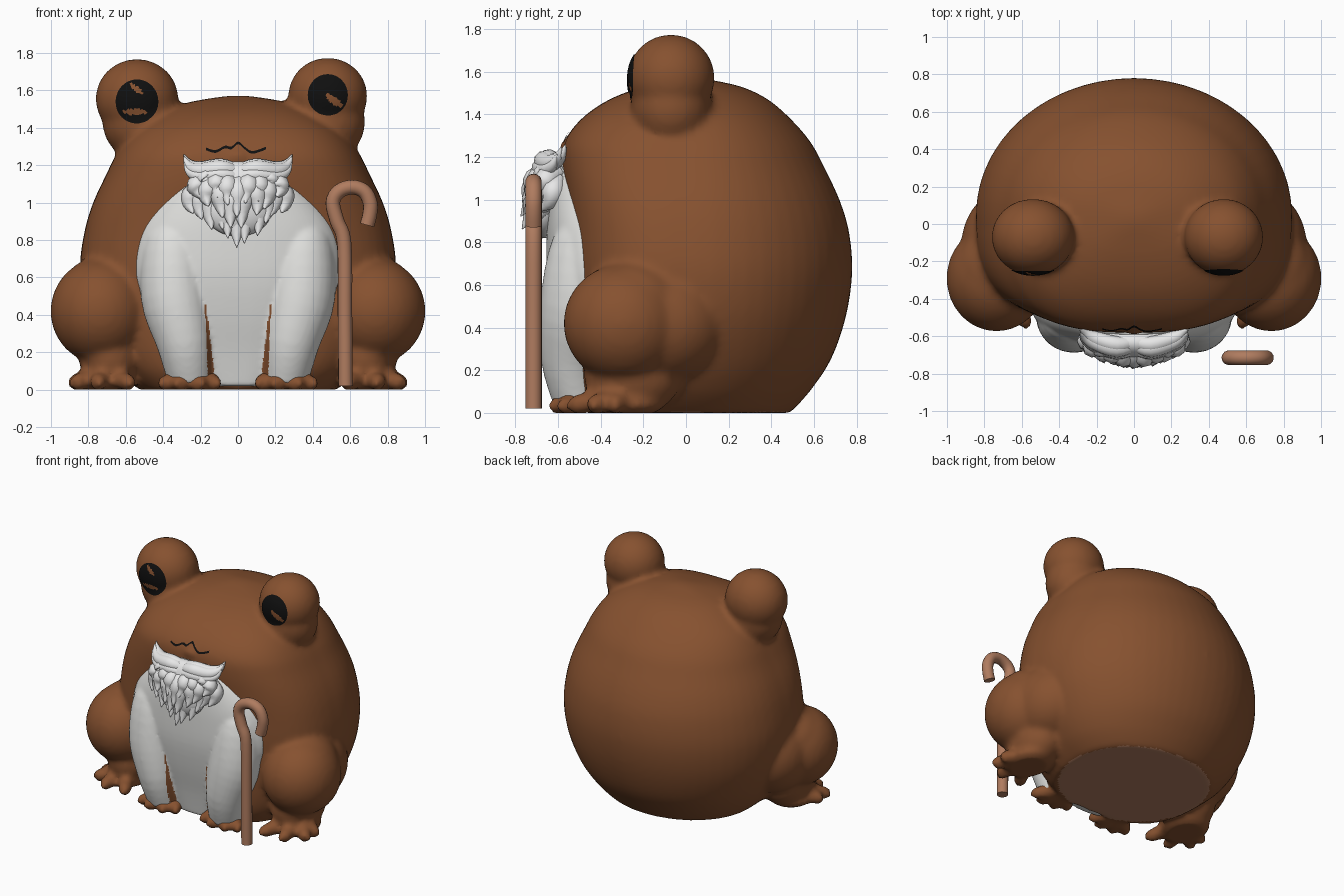
import bpy, bmesh, math, random
from mathutils import Vector, Matrix

if "Cube" in bpy.data.objects:
    bpy.data.objects.remove(bpy.data.objects["Cube"])
random.seed(4)


def material(name, rgb):
    m = bpy.data.materials.new(name)
    m.diffuse_color = (*rgb, 1)
    m.use_nodes = True
    m.node_tree.nodes["Principled BSDF"].inputs["Base Color"].default_value = m.diffuse_color
    return m


BROWN = material("warm brown", (0.240, 0.083, 0.029))
CREAM = material("belly white", (0.74, 0.74, 0.72))
WHITE = material("beard white", (0.87, 0.87, 0.87))
WOOD = material("cane wood", (0.43, 0.20, 0.115))
BLACK = material("black", (0.005, 0.005, 0.005))


def finish(name, bm, mat, angle=180):
    bmesh.ops.recalc_face_normals(bm, faces=bm.faces)
    me = bpy.data.meshes.new(name)
    bm.to_mesh(me)
    bm.free()
    me.materials.append(mat)
    ob = bpy.data.objects.new(name, me)
    bpy.context.collection.objects.link(ob)
    bpy.ops.object.select_all(action='DESELECT')
    ob.select_set(True)
    bpy.context.view_layer.objects.active = ob
    bpy.ops.object.shade_smooth_by_angle(angle=math.radians(angle))
    return ob


def fuse(ob, voxel, rounds):
    """Melt overlapping volumes into one soft skin standing on z = 0."""
    remesh = ob.modifiers.new("fuse", 'REMESH')
    remesh.mode, remesh.voxel_size = 'VOXEL', voxel
    soften = ob.modifiers.new("soften", 'SMOOTH')
    soften.factor, soften.iterations = 0.5, rounds
    for m in ("fuse", "soften"):
        bpy.ops.object.modifier_apply(modifier=m)
    for v in ob.data.vertices:
        v.co.z = max(v.co.z, 0)
    for p in ob.data.polygons:
        p.use_smooth = True


def spline(pts, steps):
    """Catmull-Rom resampling of tuples of any length."""
    out = []
    for i in range(len(pts) - 1):
        a, b, c, d = pts[max(i - 1, 0)], pts[i], pts[i + 1], pts[min(i + 2, len(pts) - 1)]
        for s in range(steps):
            t = s / steps
            out.append(tuple(q + 0.5 * t * (r - p + t * (2*p - 5*q + 4*r - w + t * (3*(q - r) + w - p)))
                             for p, q, r, w in zip(a, b, c, d)))
    return out + [pts[-1]]


def skin(bm, rings):
    rows = [[bm.verts.new(p) for p in ring] for ring in rings]
    n = len(rows[0])
    for a, b in zip(rows, rows[1:]):
        for i in range(n):
            bm.faces.new((a[i], a[(i + 1) % n], b[(i + 1) % n], b[i]))
    bm.faces.new(rows[0])
    bm.faces.new(rows[-1])


def loft(bm, rows, yc, n=56, power=2.4, steps=4):
    """Horizontal rings from (z, half width, front y, back y)."""
    rings = []
    for z, a, yf, yb in spline(rows, steps):
        ring = []
        for i in range(n):
            t = 2 * math.pi * i / n
            c, s = math.cos(t), math.sin(t)
            p = 2 / power if s < 0 else 1
            mid = min(max(yc, yf + 0.01), yb - 0.01)
            depth = (yb - mid) if s > 0 else (mid - yf)
            ring.append((a * math.copysign(abs(c) ** p, c),
                         mid + depth * math.copysign(abs(s) ** p, s), z))
        rings.append(ring)
    skin(bm, rings)


def tube(bm, pts, n=14, steps=4):
    """Round tube through (x, y, z, radius)."""
    path = spline(pts, steps)
    pos = [Vector(p[:3]) for p in path]
    ref, rings = None, []
    for i, p in enumerate(pos):
        d = (pos[min(i + 1, len(pos) - 1)] - pos[max(i - 1, 0)]).normalized()
        ref = ref or d.orthogonal()
        ref = (ref - d * ref.dot(d)).normalized()
        side, r = d.cross(ref), max(path[i][3], 0.002)
        rings.append([p + r * (ref * math.cos(k * 2 * math.pi / n) + side * math.sin(k * 2 * math.pi / n))
                      for k in range(n)])
    skin(bm, rings)


def ball(bm, c, r):
    bmesh.ops.create_uvsphere(bm, u_segments=32, v_segments=20, radius=1,
                              matrix=Matrix.Translation(c) @ Matrix.Diagonal((*r, 1)))


# Body, eye bulges, hind legs and toes, fused into one soft skin
bm = bmesh.new()
loft(bm, [(0, .53, -.48, .49), (.1, .64, -.52, .58), (.25, .74, -.53, .68), (.45, .82, -.53, .75),
          (.66, .845, -.54, .78), (.85, .82, -.55, .765), (1.0, .775, -.565, .72), (1.15, .705, -.58, .65),
          (1.27, .645, -.57, .585), (1.38, .56, -.49, .49), (1.47, .43, -.36, .385),
          (1.53, .29, -.2, .26), (1.565, .1, -.04, .1), (1.572, .02, .01, .05)], 0.05, power=2.9)
ball(bm, (-.54, -.07, 1.555), (.222, .205, .213))
ball(bm, (-.51, -.07, 1.43), (.215, .19, .21))
ball(bm, (.48, -.07, 1.57), (.212, .205, .205))
ball(bm, (.47, -.07, 1.43), (.21, .19, .21))
ball(bm, (0, -.555, 1.25), (.05, .045, .03))
for s in (-1, 1):
    ball(bm, (s * .735, -.29, .42), (.268, .285, .28))
    ball(bm, (s * .72, -.25, .50), (.235, .25, .215))
    ball(bm, (s * .67, -.12, .42), (.255, .31, .28))
    ball(bm, (s * .68, -.25, .17), (.17, .23, .18))
    ball(bm, (s * .70, -.29, .04), (.155, .19, .06))
    for x, y in ((.88, -.34), (.87, -.44), (.75, -.53), (.58, -.53)):
        tube(bm, [(s * .71, -.28, .07, .06), (s * (.71 + x) / 2, (y - .28) / 2, .06, .055),
                  (s * x, y, .035, .042), (s * (x + .01), y - .015, .03, .015)])
    for x, y in ((.125, -.57), (.21, -.61), (.31, -.61), (.39, -.57)):
        tube(bm, [(s * .26, -.46, .07, .06), (s * x, y, .035, .045), (s * x, y - .03, .03, .02)])
body = finish("body", bm, BROWN)
fuse(body, 0.02, 7)
body.data.materials.append(WOOD)
for p in body.data.polygons:  # paler underside
    if p.center.z < .012 and p.normal.z < -.9 and (p.center.x / .53) ** 2 + (p.center.y / .5) ** 2 < 1:
        p.material_index = 1

# White belly and front legs, fused, with brown wedges on the inner leg sides
bm = bmesh.new()
loft(bm, [(.02, .22, -.54, -.3), (.2, .36, -.575, -.3), (.4, .48, -.62, -.3), (.6, .555, -.65, -.3),
          (.8, .54, -.655, -.3), (.95, .47, -.65, -.3), (1.1, .33, -.635, -.3), (1.2, .15, -.6, -.3)], -.4)
for s in (-1, 1):
    tube(bm, [(s * .34, -.42, .97, .05), (s * .345, -.47, .8, .155), (s * .335, -.50, .5, .185),
              (s * .285, -.53, .25, .15), (s * .255, -.50, .05, .12)], 28)
belly = finish("belly_and_front_legs", bm, CREAM)
fuse(belly, 0.0125, 8)
belly.data.materials.append(BROWN)
for p in belly.data.polygons:
    x, y, z = p.center
    edge = .115 + .12 * z
    if z < .45 and y < -.4 and edge < abs(x) < edge + .035 * (1 - z / .45) + .008 and p.normal.x * x < 0:
        p.material_index = 1


def on_skin(x, z, lift=.005):
    hit, loc, nor, _ = body.ray_cast(Vector((x, -2, z)), Vector((0, 1, 0)))
    return loc + nor * lift if hit else Vector((x, -.27, z))


# Eyes: thin black patches laid on the bulges, with glints cut out
def eye(name, cx, cz, r, glints):
    bm = bmesh.new()
    rows = [[bm.verts.new(on_skin(cx + r * k / 10 * math.cos(t * math.pi / 24),
                                  cz + 1.04 * r * k / 10 * math.sin(t * math.pi / 24)))
             for t in range(48)] for k in range(1, 11)]
    bm.faces.new(rows[0])
    for a, b in zip(rows, rows[1:]):
        for i in range(48):
            bm.faces.new((a[i], a[(i + 1) % 48], b[(i + 1) % 48], b[i]))
    cut = []
    for f in bm.faces:
        c = f.calc_center_median()
        for gx, gz, w, h, tilt in glints:
            u, v = c.x - gx, c.z - gz
            p = u * math.cos(tilt) + v * math.sin(tilt)
            q = v * math.cos(tilt) - u * math.sin(tilt)
            if (p / w) ** 2 + (q / h) ** 2 < 1:
                cut.append(f)
                break
    bmesh.ops.delete(bm, geom=cut, context='FACES')
    ob = finish(name, bm, BLACK)
    if sum(p.normal.y for p in ob.data.polygons) > 0:
        ob.data.flip_normals()


eye("eye_left", -.54, 1.54, .112, [(-.55, 1.485, .065, .017, 0), (-.545, 1.61, .045, .014, -.7)])
eye("eye_right", .48, 1.575, .105, [(.515, 1.545, .05, .02, -.6)])

# Mouth line
bm = bmesh.new()
line = spline([(-.17, 1.285), (-.12, 1.272), (-.07, 1.295), (-.035, 1.29), (0, 1.317),
               (.035, 1.29), (.07, 1.268), (.11, 1.275), (.15, 1.29)], 4)
top = [bm.verts.new(on_skin(x, z + .007)) for x, z in line]
low = [bm.verts.new(on_skin(x, z - .007)) for x, z in line]
for i in range(len(line) - 1):
    bm.faces.new((low[i], low[i + 1], top[i + 1], top[i]))
finish("mouth", bm, BLACK)

# Beard: a full core covered by rows of pointed tufts
bm = bmesh.new()
ball(bm, (0, -.635, 1.07), (.265, .085, .15))
ball(bm, (0, -.665, .96), (.18, .075, .14))
for count, half, z0, tip, y in ((11, .245, 1.10, .75, -.69), (8, .22, 1.13, .83, -.725), (7, .17, 1.15, .93, -.73)):
    for i in range(count):
        x = half * (2 * i / (count - 1) - 1)
        zt = tip + .80 * abs(x) + random.uniform(-.015, .03)
        curve = .05 * (abs(x) / half) ** 2
        jx = random.uniform(-.015, .015)
        tube(bm, [(x * .85, -.64 + curve, z0, .03), (x, y + .02 + curve, z0 * .65 + zt * .35, .056),
                  (x + jx, y + curve, z0 * .3 + zt * .7, .04), (x * .93 + jx, y - .045 + curve, zt, .002)], 8, 3)
finish("beard", bm, WHITE, 50)

# Moustache
bm = bmesh.new()
for s in (-1, 1):
    for dz, dy, w in ((0, 0, 1), (-.03, -.02, .8), (.012, .02, .9)):
        tube(bm, [(0, -.65 + dy, 1.165 + dz, .03), (s * .09, -.665 + dy, 1.18 + dz, .05 * w),
                  (s * .2, -.635 + dy, 1.17 + dz, .045 * w), (s * .26, -.605 + dy, 1.195 + dz, .028 * w),
                  (s * .288, -.585 + dy, 1.245 + dz, .003)], 10)
finish("moustache", bm, WHITE, 50)

# Walking cane
bm = bmesh.new()
tube(bm, [(x, -.715, z, .039) for x, z in
          ((.575, .02), (.572, .4), (.568, .78), (.53, .9), (.507, 1.0), (.54, 1.06), (.61, 1.083),
           (.675, 1.06), (.706, 1.0), (.705, .94), (.69, .88))], 14)
finish("cane", bm, WOOD, 50)
